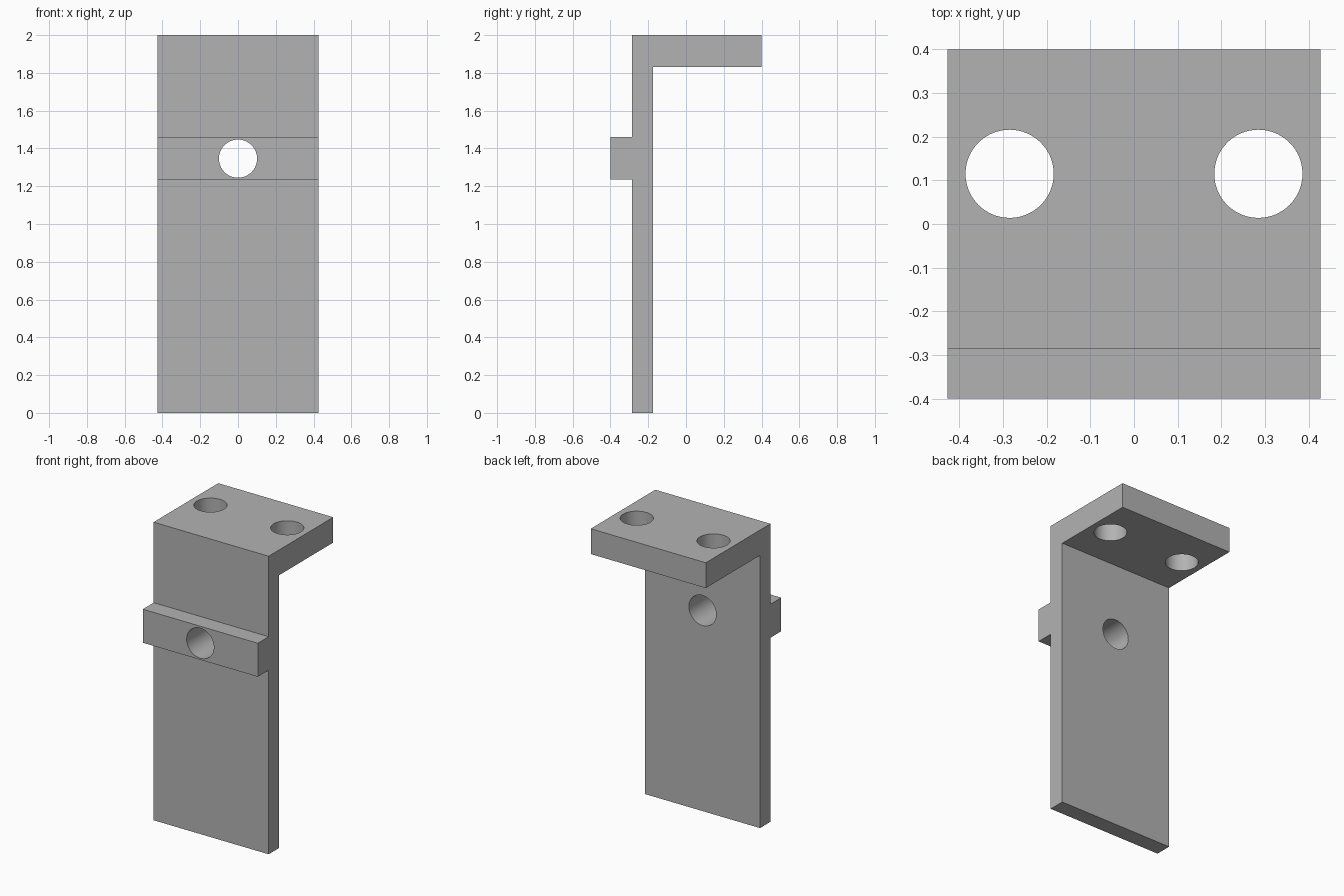
import bpy, bmesh
from math import pi

cube = bpy.data.objects.get("Cube")
if cube:
    bpy.data.objects.remove(cube, do_unlink=True)

HALF_WIDTH = 0.427
HOLE_RADIUS = 0.101

grey = bpy.data.materials.new("plain grey")
grey.use_nodes = True
grey.diffuse_color = (0.45, 0.45, 0.45, 1)
grey.node_tree.nodes["Principled BSDF"].inputs["Base Color"].default_value = (0.45, 0.45, 0.45, 1)

# Side profile (y, z): upright plate, top flange and front rib in one outline
profile = [(-0.285, 0), (-0.175, 0), (-0.175, 1.83), (0.4, 1.83), (0.4, 2),
           (-0.285, 2), (-0.285, 1.46), (-0.4, 1.46), (-0.4, 1.235), (-0.285, 1.235)]
bm = bmesh.new()
face = bm.faces.new([bm.verts.new((-HALF_WIDTH, y, z)) for y, z in profile])
result = bmesh.ops.extrude_face_region(bm, geom=[face])
verts = [g for g in result["geom"] if isinstance(g, bmesh.types.BMVert)]
bmesh.ops.translate(bm, verts=verts, vec=(2 * HALF_WIDTH, 0, 0))
bmesh.ops.recalc_face_normals(bm, faces=bm.faces)
mesh = bpy.data.meshes.new("bracket")
bm.to_mesh(mesh)
bm.free()
mesh.materials.append(grey)
bracket = bpy.data.objects.new("bracket", mesh)
bpy.context.collection.objects.link(bracket)


def drill(name, location, rotation=(0, 0, 0)):
    """Cut a round through-hole in the bracket."""
    bpy.ops.mesh.primitive_cylinder_add(vertices=64, radius=HOLE_RADIUS, depth=0.6,
                                        location=location, rotation=rotation)
    cutter = bpy.context.object
    cutter.name = name
    cutter.hide_render = True
    cutter.data.materials.append(grey)
    bpy.ops.object.select_all(action="DESELECT")
    bracket.select_set(True)
    bpy.context.view_layer.objects.active = bracket
    cut = bracket.modifiers.new(name, "BOOLEAN")
    cut.operation = "DIFFERENCE"
    cut.solver = "EXACT"
    cut.object = cutter
    bpy.ops.object.modifier_apply(modifier=cut.name)
    bpy.data.objects.remove(cutter, do_unlink=True)


# Two flange holes and one hole through the rib and plate
drill("left_flange_hole", (0.285, 0.115, 1.9))
drill("right_flange_hole", (-0.285, 0.115, 1.9))
drill("rib_hole", (0, -0.28, 1.346), (pi / 2, 0, 0))

bpy.ops.object.shade_smooth_by_angle(angle=pi / 6)
